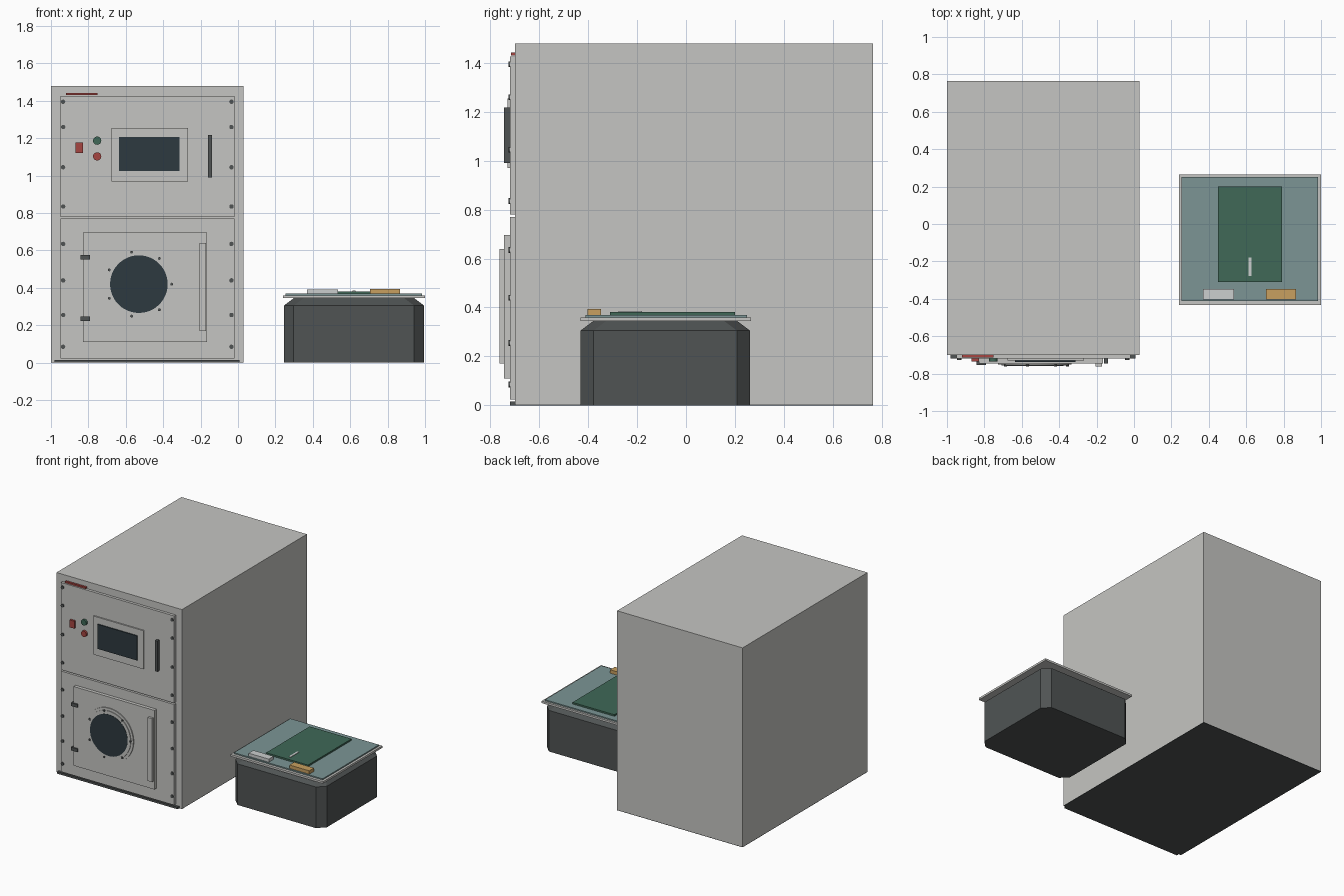
import bpy, bmesh, math

cube = bpy.data.objects.get("Cube")
if cube:
    bpy.data.objects.remove(cube, do_unlink=True)


def material(name, r, g, b):
    m = bpy.data.materials.new(name)
    m.use_nodes = True
    m.diffuse_color = (r, g, b, 1)
    m.node_tree.nodes["Principled BSDF"].inputs["Base Color"].default_value = (r, g, b, 1)
    return m


GREY = material("light grey paint", .56, .56, .54)
DARK = material("dark grey", .08, .088, .088)
GLASS = material("dark glass", .026, .041, .05)
TEAL = material("teal panel", .2, .3, .3)
GREEN = material("green", .05, .14, .095)
RED = material("red", .38, .06, .053)
ORANGE = material("orange", .58, .35, .115)
PALE = material("pale grey", .6, .62, .62)


def add(name, bm, mat):
    bmesh.ops.recalc_face_normals(bm, faces=bm.faces)
    mesh = bpy.data.meshes.new(name)
    bm.to_mesh(mesh)
    bm.free()
    mesh.materials.append(mat)
    ob = bpy.data.objects.new(name, mesh)
    bpy.context.collection.objects.link(ob)
    return ob


def box(name, x, y, z, mat):
    """Box spanning the given (low, high) ranges."""
    bm = bmesh.new()
    bmesh.ops.create_cube(bm, size=1)
    for v in bm.verts:
        v.co = [sum(r) / 2 + c * (r[1] - r[0]) for r, c in zip((x, y, z), v.co)]
    return add(name, bm, mat)


def disc(name, x, z, radius, back, front, mat, sides=12):
    """Round plate facing the front."""
    bm = bmesh.new()
    bmesh.ops.create_cone(bm, cap_ends=True, segments=sides, radius1=radius,
                          radius2=radius, depth=abs(back - front))
    for v in bm.verts:
        a, b, c = v.co
        v.co = (x + a, (back + front) / 2 + c, z + b)
    ob = add(name, bm, mat)
    for p in ob.data.polygons:
        p.use_smooth = len(p.vertices) == 4
    ob.data.set_sharp_from_angle(angle=math.radians(40))
    return ob


# Cabinet
FACE = -.70
PANEL = -.72
box("cabinet_body", (-1, .03), (FACE, .765), (.004, 1.48), GREY)
box("cabinet_bottom", (-1, .03), (FACE, .765), (0, .004), DARK)
box("front_kick_strip", (-.98, .008), (PANEL, FACE), (0, .015), DARK)
box("upper_panel", (-.95, -.02), (PANEL, FACE), (.78, 1.427), GREY)
box("lower_panel", (-.95, -.02), (PANEL, FACE), (.023, .77), GREY)
box("red_status_strip", (-.92, -.75), (-.715, FACE), (1.43, 1.442), RED)

# Screws down both edges of the panels
for side, x in (("right", -.935), ("left", -.035)):
    for i, z in enumerate((.085, .255, .44, .635, .835, 1.045, 1.26, 1.395)):
        disc(f"{side}_panel_screw_{i + 1}", x, z, .012, PANEL, -.727, DARK)

# Controls on the upper panel
box("screen_bezel", (-.677, -.266), (-.73, PANEL), (.97, 1.255), GREY)
box("screen", (-.637, -.312), (-.738, -.73), (1.025, 1.207), GLASS)
box("upper_handle", (-.16, -.14), (-.745, PANEL), (.99, 1.217), DARK)
box("power_switch", (-.868, -.828), (-.735, PANEL), (1.122, 1.177), RED)
disc("start_button", -.753, 1.187, .022, PANEL, -.735, GREEN, 24)
disc("stop_button", -.753, 1.103, .022, PANEL, -.735, RED, 24)

# Door with porthole
DOOR = -.745
CX, CZ = -.53, .42
box("door", (-.828, -.165), (DOOR, PANEL), (.11, .697), GREY)
box("door_handle", (-.207, -.172), (-.763, DOOR), (.17, .64), GREY)
for label, z in (("lower", .235), ("upper", .565)):
    box(f"{label}_hinge", (-.842, -.79), (-.755, PANEL), (z - .012, z + .012), DARK)
disc("porthole_outer_ring", CX, CZ, .197, DOOR, -.752, GREY, 48)
disc("porthole_inner_ring", CX, CZ, .178, -.752, -.757, GREY, 48)
disc("porthole_glass", CX, CZ, .154, -.757, -.759, GLASS, 48)
BOLTS = 7
for i in range(BOLTS):
    a = math.tau * i / BOLTS
    disc(f"porthole_bolt_{i + 1}", CX + .175 * math.cos(a), CZ + .175 * math.sin(a),
         .008, -.752, -.761, DARK, 8)


# Tub with cut corners and a shoulder that slopes in under the lid
def cut_corner_ring(bm, inset, z, cut=.053):
    hx, hy = .375 - inset, .347 - inset
    outline = []
    for sx, sy in ((1, 1), (-1, 1), (-1, -1), (1, -1)):
        pair = [(sx * hx, sy * (hy - cut)), (sx * (hx - cut), sy * hy)]
        outline += pair if sx * sy > 0 else pair[::-1]
    return [bm.verts.new((.62 + x, -.085 + y, z)) for x, y in outline]


bm = bmesh.new()
rings = [cut_corner_ring(bm, i, z) for i, z in ((0, 0), (0, .305), (.053, .345))]
for low, high in zip(rings, rings[1:]):
    for i in range(len(low)):
        j = (i + 1) % len(low)
        bm.faces.new((low[i], low[j], high[j], high[i]))
bm.faces.new(rings[0])
bm.faces.new(rings[-1])
add("tub", bm, DARK)

# Lid and the parts on it
box("lid_flange", (.24, 1), (-.432, .265), (.345, .36), GREY)
box("lid_panel", (.255, .983), (-.412, .25), (.36, .369), TEAL)
box("green_board", (.448, .792), (-.31, .2), (.369, .381), GREEN)
box("board_slot", (.612, .627), (-.277, -.18), (.381, .385), PALE)
box("pale_block", (.37, .535), (-.403, -.347), (.369, .392), PALE)
box("orange_block", (.705, .867), (-.403, -.347), (.369, .394), ORANGE)
